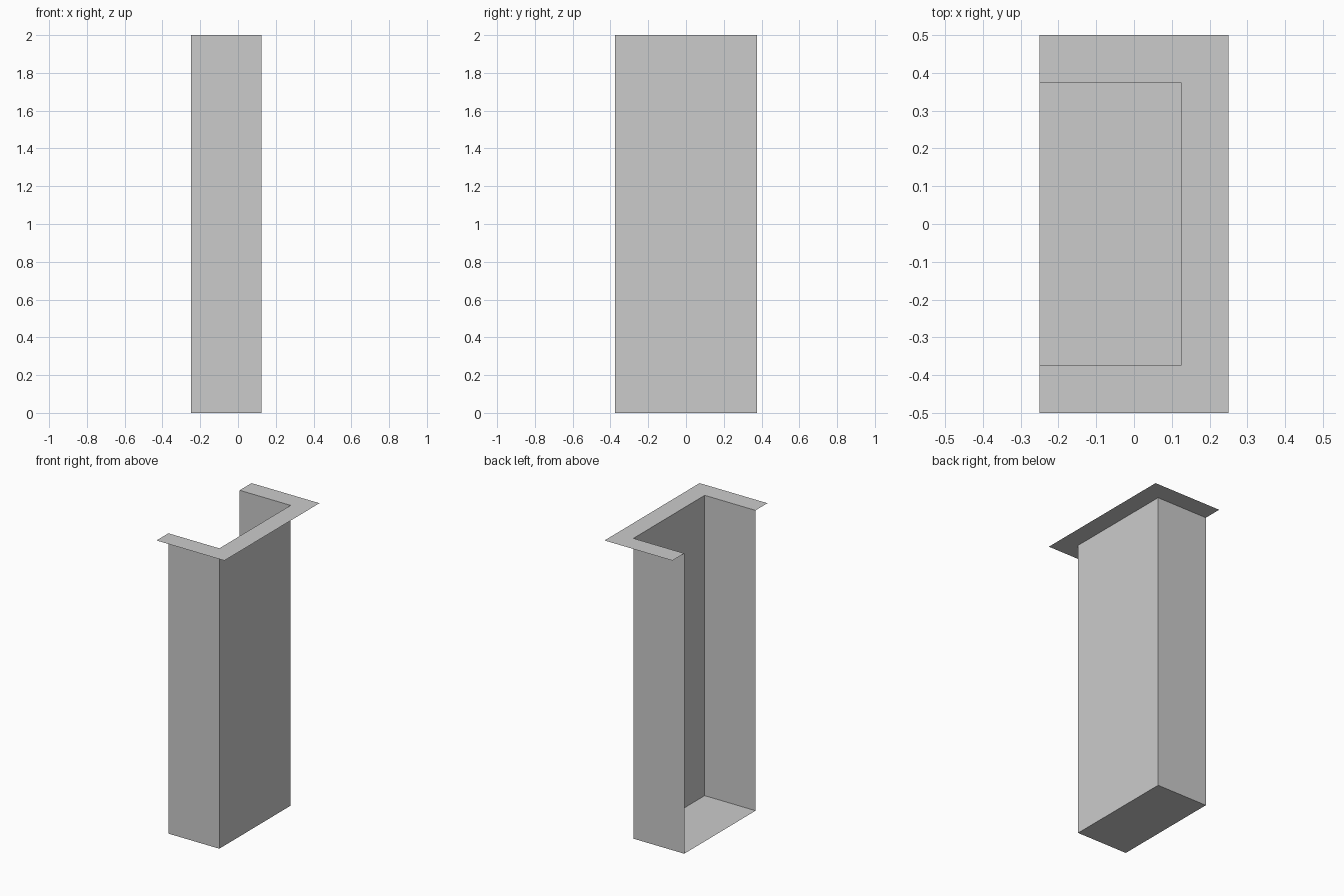
import bpy, bmesh

if "Cube" in bpy.data.objects:
    bpy.data.objects.remove(bpy.data.objects["Cube"])

H = 2.0
inner = [(-0.25, -0.375), (0.125, -0.375), (0.125, 0.375), (-0.25, 0.375)]
outer = [(-0.25, -0.5), (0.25, -0.5), (0.25, 0.5), (-0.25, 0.5)]


def ring(bm, profile, z):
    return [bm.verts.new((x, y, z)) for x, y in profile]


def bridge(bm, a, b):
    for i in range(len(a) - 1):
        bm.faces.new((a[i], a[i + 1], b[i + 1], b[i]))


def finish(bm, name):
    mesh = bpy.data.meshes.new(name)
    bm.to_mesh(mesh)
    bm.free()
    obj = bpy.data.objects.new(name, mesh)
    bpy.context.collection.objects.link(obj)


# Open-backed recess: three thin walls, floor and flat top flange
bm = bmesh.new()
bottom = ring(bm, inner, 0)
top = ring(bm, inner, H)
rim = ring(bm, outer, H)
bridge(bm, bottom, top)           # walls
bridge(bm, rim, top)              # flange, facing up
bm.faces.new(bottom[::-1])        # floor
finish(bm, "recess_shell")
